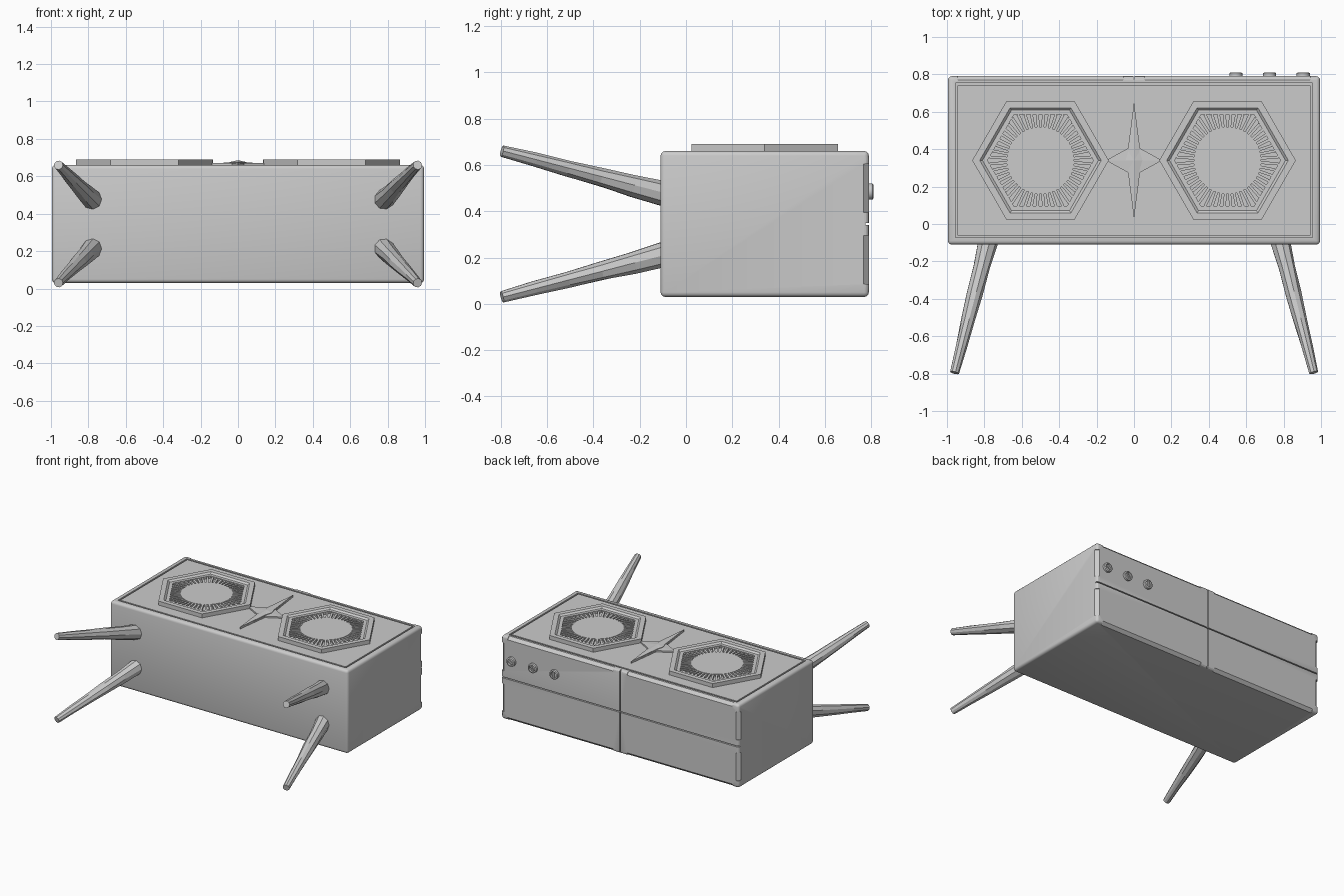
import bpy, bmesh, math, random
from math import pi, cos, sin
from mathutils import Vector, Matrix

random.seed(4)
if "Cube" in bpy.data.objects:
    bpy.data.objects.remove(bpy.data.objects["Cube"])

grey = bpy.data.materials.new("plain grey")
grey.use_nodes = True
grey.diffuse_color = (0.6, 0.6, 0.6, 1)
grey.node_tree.nodes["Principled BSDF"].inputs["Base Color"].default_value = (0.6, 0.6, 0.6, 1)

MID_Z, TOP, BACK, FRONT = 0.345, 0.66, 0.79, -0.11
MID_Y = (BACK + FRONT) / 2


def finish(bm, name):
    bmesh.ops.recalc_face_normals(bm, faces=bm.faces)
    mesh = bpy.data.meshes.new(name)
    bm.to_mesh(mesh)
    bm.free()
    mesh.materials.append(grey)
    obj = bpy.data.objects.new(name, mesh)
    bpy.context.collection.objects.link(obj)
    return obj


def add_box(bm, centre, size, rotation=Matrix()):
    m = Matrix.Translation(centre) @ rotation @ Matrix.Diagonal((*size, 1))
    bmesh.ops.create_cube(bm, size=1, matrix=m)


def loft(bm, rings, closed=False):
    """Skin a list of equal point rings; cap the ends or join them up."""
    loops = [[bm.verts.new(p) for p in ring] for ring in rings]
    n = len(loops[0])
    pairs = list(zip(loops, loops[1:])) + ([(loops[-1], loops[0])] if closed else [])
    for a, b in pairs:
        for i in range(n):
            j = (i + 1) % n
            bm.faces.new((a[i], a[j], b[j], b[i]))
    if not closed:
        bm.faces.new(loops[0])
        bm.faces.new(loops[-1])


def polygon(cx, cy, r, z, n):
    return [(cx + r * cos(2 * pi * i / n), cy + r * sin(2 * pi * i / n), z) for i in range(n)]


def rectangle(hx, hy, z):
    return [(sx * hx, MID_Y + sy * hy, z) for sx, sy in ((-1, -1), (1, -1), (1, 1), (-1, 1))]


def apply_modifier(obj, mod):
    bpy.context.view_layer.objects.active = obj
    bpy.ops.object.modifier_apply(modifier=mod.name)


# Cabinet with rounded edges
bm = bmesh.new()
add_box(bm, (0, MID_Y, MID_Z), (1.99, BACK - FRONT, 0.63))
cabinet = finish(bm, "cabinet")
mod = cabinet.modifiers.new("rounding", 'BEVEL')
mod.width, mod.segments = 0.02, 3
apply_modifier(cabinet, mod)

# Cutters: drawer gaps, chamfered drawer edges, groove round the top panel
bm = bmesh.new()
add_box(bm, (0, BACK, MID_Z), (2.1, 0.03, 0.008))
add_box(bm, (0, BACK, MID_Z), (0.008, 0.03, 0.7))
for s in (-1, 1):
    for t in (-1, 1):
        add_box(bm, (s * 0.995, BACK, MID_Z + t * 0.155), (0.034, 0.034, 0.21),
                Matrix.Rotation(pi / 4, 4, 'Z'))
        add_box(bm, (s * 0.5, BACK, MID_Z + t * 0.315), (0.88, 0.03, 0.03),
                Matrix.Rotation(pi / 4, 4, 'X'))
loft(bm, [rectangle(0.955, 0.413, 0.65), rectangle(0.955, 0.413, 0.7),
          rectangle(0.943, 0.401, 0.7), rectangle(0.943, 0.401, 0.65)], closed=True)
cutter = finish(bm, "groove_cutter")
cutter.hide_render = True
mod = cabinet.modifiers.new("grooves", 'BOOLEAN')
mod.operation, mod.solver, mod.object = 'DIFFERENCE', 'EXACT', cutter
mod.use_self = True
apply_modifier(cabinet, mod)
bpy.data.objects.remove(cutter)

# Hexagonal speakers: stepped frame, radial fins, round centre plate
for side, x in (("left", 0.5), ("right", -0.5)):
    bm = bmesh.new()
    steps = ((0.365, TOP - 0.01), (0.365, 0.69), (0.325, 0.69), (0.31, 0.678),
             (0.283, 0.678), (0.283, TOP - 0.01))
    loft(bm, [polygon(x, MID_Y, r, z, 6) for r, z in steps], closed=True)
    finish(bm, side + "_speaker_frame")

    bm = bmesh.new()
    count = 48
    for i in range(count):
        a = 2 * pi * (i + 0.5) / count
        apothem = 0.283 * cos(pi / 6)
        reach = apothem / cos((a % (pi / 3)) - pi / 6)
        length = reach - 0.17
        turn = Matrix.Rotation(a, 4, 'Z')
        centre = Vector((x, MID_Y, 0.664)) + turn @ Vector((0.17 + length / 2, 0, 0))
        add_box(bm, centre, (length, 0.015, 0.02), turn)
    finish(bm, side + "_speaker_fins")

    bm = bmesh.new()
    loft(bm, [polygon(x, MID_Y, 0.18, z, 48) for z in (TOP - 0.01, 0.676)])
    finish(bm, side + "_speaker_disc")


# Four-pointed star ornament: low wide star with a raised ridged one on it
def star(name, px, py, notch_x, notch_y, z, peak):
    bm = bmesh.new()
    flat = [(px, 0), (notch_x, notch_y), (0, py), (-notch_x, notch_y),
            (-px, 0), (-notch_x, -notch_y), (0, -py), (notch_x, -notch_y)]
    low, high = [[bm.verts.new((u, MID_Y + v, h)) for u, v in flat] for h in (TOP - 0.01, z)]
    tip = bm.verts.new((0, MID_Y, peak))
    bm.faces.new(low)
    for i in range(8):
        j = (i + 1) % 8
        bm.faces.new((low[i], low[j], high[j], high[i]))
        bm.faces.new((high[i], high[j], tip))
    finish(bm, name)


star("star_base", 0.15, 0.31, 0.032, 0.065, 0.671, 0.674)
star("star_crest", 0.045, 0.315, 0.03, 0.05, 0.676, 0.686)

# Control knobs on the drawer face
for k, x in enumerate((0.545, 0.725, 0.905)):
    bm = bmesh.new()
    profile = ((0.035, BACK - 0.01), (0.035, 0.806), (0.03, 0.809),
               (0.025, 0.809), (0.022, 0.801))
    loft(bm, [[(px, y, pz) for px, pz, _ in polygon(x, 0.485, r, 0, 20)] for r, y in profile])
    add_box(bm, (x, 0.803, 0.485), (0.012, 0.012, 0.044), Matrix.Rotation(0.5 * k, 4, 'Y'))
    finish(bm, "knob_%d" % (k + 1))

# Splayed, hand-carved tapering legs
carving = [[random.uniform(0.88, 1.06) for _ in range(9)] for _ in range(6)]
for sx, side in ((1, "left"), (-1, "right")):
    for sz, level in ((1, "upper"), (-1, "lower")):
        start = Vector((sx * 0.78, FRONT + 0.02, MID_Z + sz * 0.13))
        end = Vector((sx * 0.96, -0.795, MID_Z + sz * 0.315))
        turn = (end - start).to_track_quat('Z', 'Y')
        rings = []
        for i, row in enumerate(carving):
            t = i / (len(carving) - 1)
            radius = 0.055 + (0.025 - 0.055) * t
            wobble = row if 0 < i < len(carving) - 1 else [1] * 9
            rings.append([start.lerp(end, t) + turn @ Vector(
                (radius * w * cos(2 * pi * j / 9), radius * w * sin(2 * pi * j / 9), 0))
                for j, w in enumerate(wobble)])
        bm = bmesh.new()
        loft(bm, rings)
        finish(bm, "%s_%s_leg" % (level, side))

# Smooth the rounded parts, keeping hard edges
for obj in bpy.context.collection.objects:
    if obj.name.startswith(("cabinet", "knob")) or obj.name.endswith("disc"):
        bpy.ops.object.select_all(action='DESELECT')
        obj.select_set(True)
        bpy.context.view_layer.objects.active = obj
        bpy.ops.object.shade_smooth_by_angle(angle=math.radians(30))
